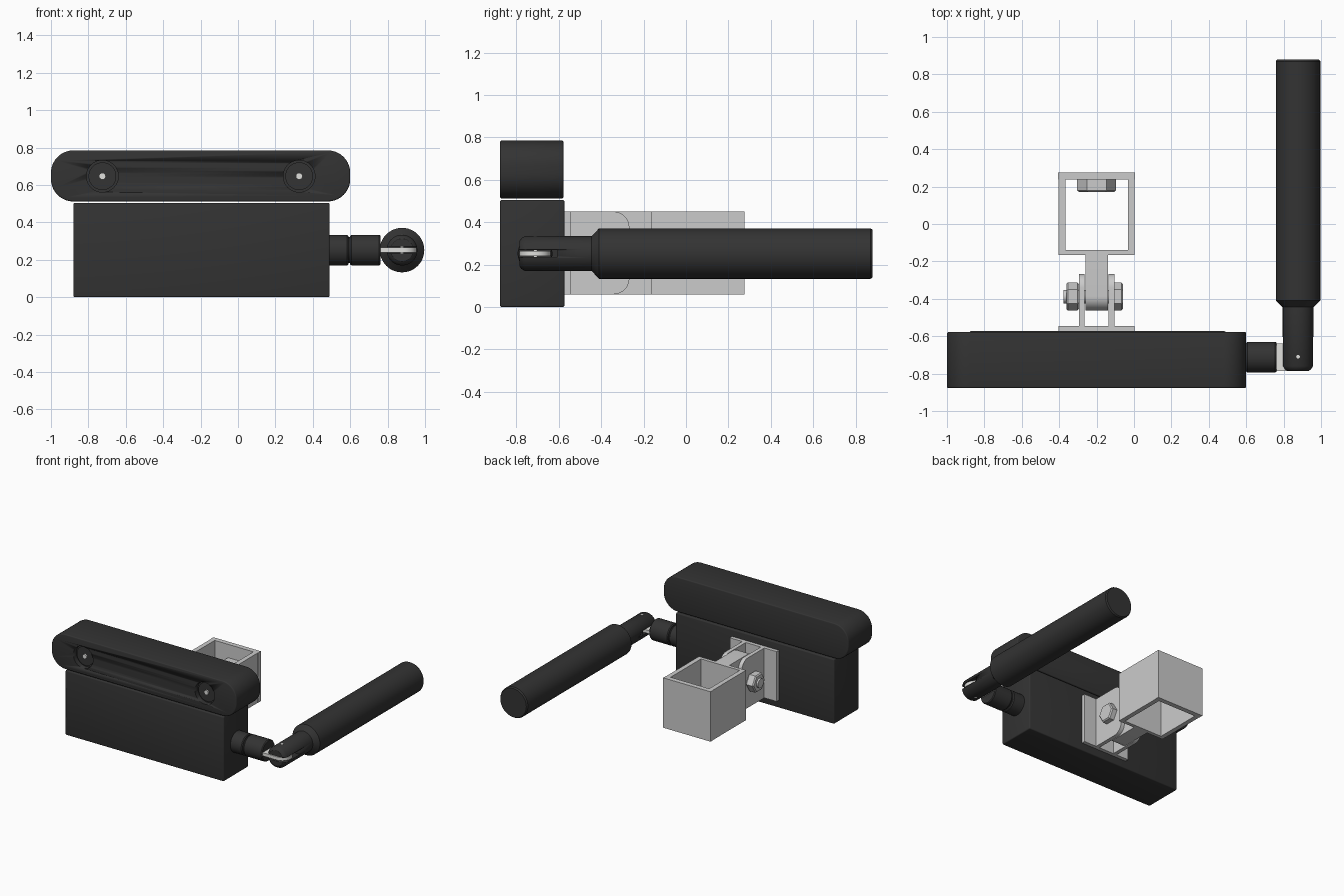
import bpy, bmesh, math
from mathutils import Vector

if "Cube" in bpy.data.objects:
    bpy.data.objects.remove(bpy.data.objects["Cube"])


def material(name, rgb):
    m = bpy.data.materials.new(name)
    m.use_nodes = True
    m.diffuse_color = (*rgb, 1)
    m.node_tree.nodes["Principled BSDF"].inputs["Base Color"].default_value = (*rgb, 1)
    return m


DARK = material("charcoal", (0.033, 0.033, 0.033))
STEEL = material("light steel", (0.6, 0.6, 0.6))
PALE = material("pale metal", (0.75, 0.75, 0.73))


def place(axis, u, v, t):
    """Put outline point (u, v) at distance t along the axis."""
    return {"x": (t, u, v), "y": (u, t, v), "z": (u, v, t)}[axis]


def finish(name, bm, mat, bevel=0):
    bmesh.ops.recalc_face_normals(bm, faces=bm.faces)
    mesh = bpy.data.meshes.new(name)
    bm.to_mesh(mesh)
    bm.free()
    ob = bpy.data.objects.new(name, mesh)
    bpy.context.collection.objects.link(ob)
    mesh.materials.append(mat)
    bpy.ops.object.select_all(action="DESELECT")
    ob.select_set(True)
    bpy.context.view_layer.objects.active = ob
    if bevel:
        mod = ob.modifiers.new("Bevel", "BEVEL")
        mod.width, mod.segments, mod.angle_limit = bevel, 3, math.radians(40)
        bpy.ops.object.modifier_apply(modifier=mod.name)
    bpy.ops.object.shade_smooth_by_angle(angle=math.radians(32))
    return ob


def prism(name, outline, axis, lo, hi, mat, bevel=0):
    bm = bmesh.new()
    face = bm.faces.new([bm.verts.new(place(axis, u, v, lo)) for u, v in outline])
    new = bmesh.ops.extrude_face_region(bm, geom=[face])["geom"]
    move = Vector(place(axis, 0, 0, hi - lo))
    bmesh.ops.translate(bm, vec=move, verts=[g for g in new if isinstance(g, bmesh.types.BMVert)])
    return finish(name, bm, mat, bevel)


def rect(u0, u1, v0, v1, radii=(0, 0, 0, 0), steps=10):
    """Rectangle outline; radii run from the low corner anticlockwise."""
    pts = []
    corners = [(u0, v0, 1, 1), (u1, v0, -1, 1), (u1, v1, -1, -1), (u0, v1, 1, -1)]
    for k, ((u, v, su, sv), r) in enumerate(zip(corners, radii)):
        if not r:
            pts.append((u, v))
            continue
        for i in range(steps + 1):
            a = math.pi * (1 + k / 2 + i / steps / 2)
            pts.append((u + su * r + r * math.cos(a), v + sv * r + r * math.sin(a)))
    return pts


def box(name, x0, x1, y0, y1, z0, z1, mat, bevel=0):
    return prism(name, rect(x0, x1, y0, y1), "z", z0, z1, mat, bevel)


def turned(name, axis, centre, profile, mat, sides=48):
    """Capped turned part; the profile lists (distance, radius)."""
    bm = bmesh.new()
    rings = []
    for t, r in profile:
        angles = [math.tau * i / sides for i in range(sides)]
        rings.append([bm.verts.new(place(axis, centre[0] + r * math.cos(a),
                                         centre[1] + r * math.sin(a), t)) for a in angles])
    for a, b in zip(rings, rings[1:]):
        for i in range(sides):
            j = (i + 1) % sides
            bm.faces.new((a[i], a[j], b[j], b[i]))
    bm.faces.new(rings[0])
    bm.faces.new(rings[-1])
    return finish(name, bm, mat)


def cut(target, cutter):
    mod = target.modifiers.new("Cut", "BOOLEAN")
    mod.operation, mod.object, mod.solver = "DIFFERENCE", cutter, "EXACT"
    bpy.context.view_layer.objects.active = target
    bpy.ops.object.modifier_apply(modifier=mod.name)
    bpy.data.objects.remove(cutter)


# Main body and the rounded bar above it
box("body", -0.88, 0.49, -0.877, -0.573, 0, 0.505, DARK, 0.008)
bar = prism("top_bar", rect(-1, 0.6, 0.512, 0.785, [0.12] * 4), "y", -0.877, -0.578, DARK, 0.008)

# Screw recesses in the bar, each with a small bright pin
for side, x in (("right", -0.725), ("left", 0.327)):
    centre = (x, 0.647)
    cut(bar, turned("recess_cutter", "y", centre, [(-0.92, 0.085), (-0.84, 0.085)], DARK))
    turned(side + "_recess_disc", "y", centre, [(-0.85, 0.074), (-0.835, 0.074)], DARK)
    turned(side + "_recess_pin", "y", centre, [(-0.862, 0.018), (-0.84, 0.018)], PALE, 16)

# Side coupling with a narrow neck
hub = (-0.712, 0.252)
turned("coupling", "x", hub, [(0.48, 0.082), (0.583, 0.082), (0.59, 0.076), (0.59, 0.07),
                             (0.6, 0.07), (0.6, 0.076), (0.607, 0.082),
                             (0.755, 0.082), (0.762, 0.077)], DARK)
prism("hinge_tab", rect(0.75, 0.955, -0.785, -0.64, (0, 0.07, 0.07, 0)), "z", 0.24, 0.265, PALE)

# Grip with a slotted hinge end
grip = (0.877, 0.252)
handle = turned("handle", "y", grip, [(-0.785, 0.06), (-0.777, 0.072), (-0.76, 0.082), (-0.445, 0.082),
                                     (-0.41, 0.119), (0.87, 0.119), (0.88, 0.112)], DARK)
cut(handle, box("slot_cutter", 0.7, 1.1, -0.9, -0.605, 0.235, 0.27, DARK))
turned("hinge_pin", "z", (0.877, -0.71), [(0.17, 0.01), (0.336, 0.01)], PALE, 16)

# Mounting plate and its two ears
LOW, HIGH, MID = 0.06, 0.45, -0.2
box("mount_plate", -0.403, 0.003, -0.575, -0.545, LOW, HIGH, STEEL)
ear = rect(-0.547, -0.267, LOW, HIGH, (0, 0.075, 0.075, 0))
for side, s in (("right", -1), ("left", 1)):
    a, b = sorted((MID + s * 0.065, MID + s * 0.095))
    prism(side + "_ear", ear, "x", a, b, STEEL)

# Tongue between the ears
tongue = rect(-0.462, -0.163, LOW, HIGH, (0.075, 0, 0, 0.075))
prism("tongue", tongue, "x", MID - 0.06, MID + 0.06, STEEL)

# Square open tube
box("tube_front_wall", -0.403, 0.003, -0.165, -0.138, LOW, HIGH, STEEL)
box("tube_back_wall", -0.405, 0.005, 0.237, 0.275, LOW, HIGH, STEEL)
box("tube_right_wall", -0.403, -0.367, -0.139, 0.238, LOW, HIGH, STEEL)
box("tube_left_wall", -0.033, 0.003, -0.139, 0.238, LOW, HIGH, STEEL)

# Pivot bolt, its head and nut, and the hex nut inside the tube
axle = (-0.388, 0.255)
turned("pivot_bolt", "x", axle, [(-0.376, 0.036), (-0.07, 0.036)], STEEL, 24)
turned("pivot_nut", "x", axle, [(-0.362, 0.066), (-0.354, 0.075), (-0.303, 0.075), (-0.295, 0.066)], STEEL, 6)
turned("pivot_head", "x", axle, [(-0.106, 0.075), (-0.068, 0.075), (-0.06, 0.066)], STEEL, 6)
turned("tube_nut", "y", (MID, 0.255), [(0.17, 0.092), (0.18, 0.105), (0.238, 0.105)], STEEL, 6)
